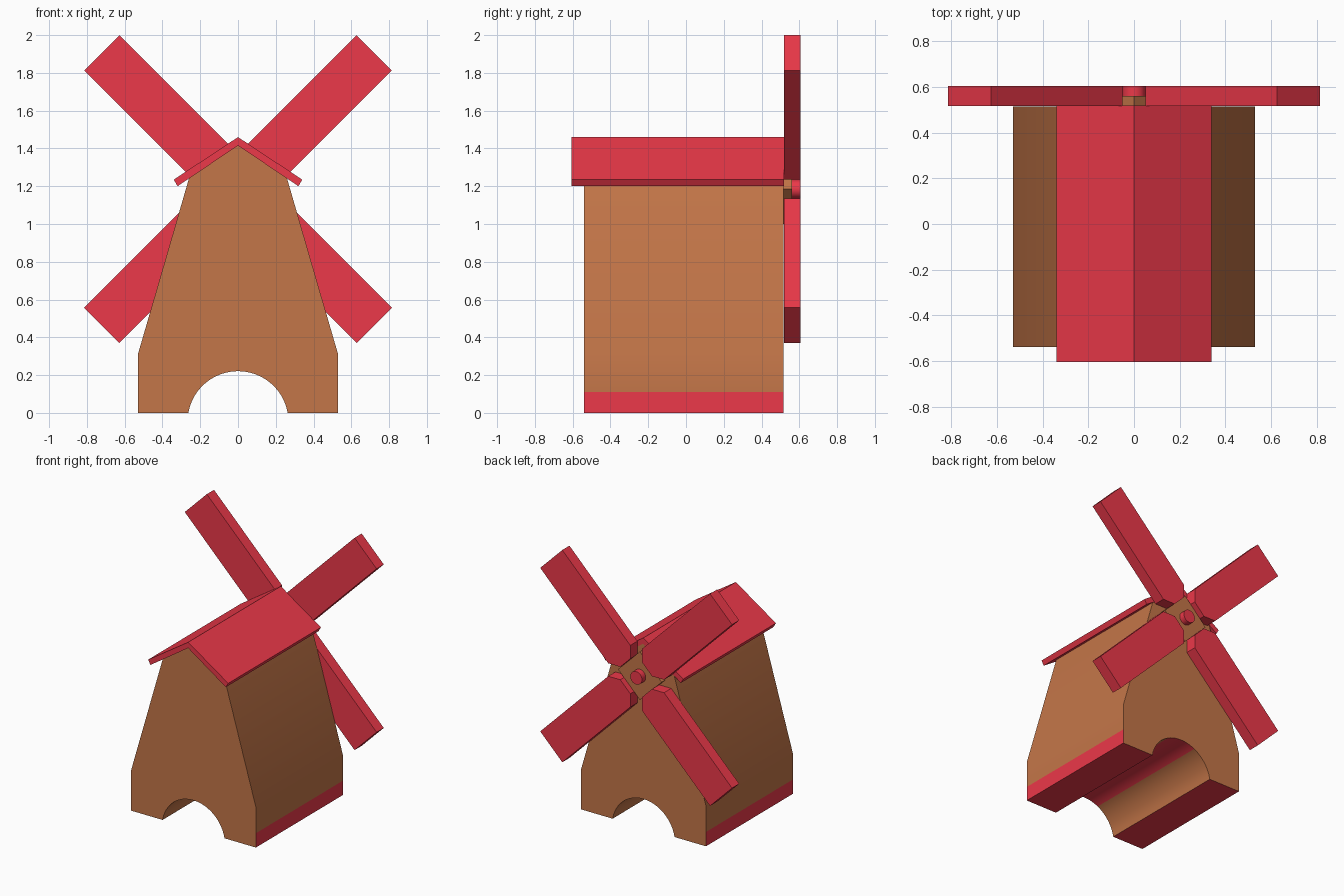
import bpy, bmesh, math

if "Cube" in bpy.data.objects:
    bpy.data.objects.remove(bpy.data.objects["Cube"])


def material(name, rgb):
    m = bpy.data.materials.new(name)
    m.diffuse_color = (*rgb, 1)
    m.use_nodes = True
    m.node_tree.nodes["Principled BSDF"].inputs["Base Color"].default_value = m.diffuse_color
    return m


BROWN = material("brown", (0.55, 0.18, 0.065))
RED = material("red", (0.84, 0.04, 0.067))
HUB_Z = 1.185


def prism(name, profile, y0, y1, mat):
    """Extrude an (x, z) outline along y."""
    bm = bmesh.new()
    face = bm.faces.new([bm.verts.new((x, y0, z)) for x, z in profile])
    out = bmesh.ops.extrude_face_region(bm, geom=[face])
    for v in out["geom"]:
        if isinstance(v, bmesh.types.BMVert):
            v.co.y = y1
    bmesh.ops.recalc_face_normals(bm, faces=bm.faces)
    mesh = bpy.data.meshes.new(name)
    bm.to_mesh(mesh)
    bm.free()
    mesh.materials.append(mat)
    obj = bpy.data.objects.new(name, mesh)
    bpy.context.collection.objects.link(obj)
    return obj


def smooth(obj):
    bpy.ops.object.select_all(action='DESELECT')
    obj.select_set(True)
    bpy.context.view_layer.objects.active = obj
    bpy.ops.object.shade_smooth_by_angle(angle=math.radians(30))


# Tower with an arched tunnel through it
right = [(0.53, 0), (0.53, 0.11), (0.53, 0.31), (0.26, 1.24)]
left = [(-x, z) for x, z in reversed(right)]
radius, drop = 0.267, 0.046
start = math.asin(drop / radius)
steps = 24
arch = []
for i in range(steps + 1):
    a = math.pi - start - (math.pi - 2 * start) * i / steps
    arch.append((radius * math.cos(a), radius * math.sin(a) - drop))
arch[0], arch[-1] = (arch[0][0], 0), (arch[-1][0], 0)
tower = prism("tower", right + [(0, 1.42)] + left + arch, -0.54, 0.515, BROWN)

# Red base band and red underside
tower.data.materials.append(RED)
for f in tower.data.polygons:
    band = abs(f.normal.x) > 0.9 and abs(f.center.x) > 0.5 and f.center.z < 0.1
    if band or f.normal.z < -0.9:
        f.material_index = 1
smooth(tower)

# Roof
prism("roof", [(0, 1.46), (0.34, 1.235), (0.32, 1.2), (0, 1.415),
               (-0.32, 1.2), (-0.34, 1.235)], -0.605, 0.52, RED)


def around_hub(points, angle):
    c, s = math.cos(angle), math.sin(angle)
    return [(u * c - v * s, HUB_Z + u * s + v * c) for u, v in points]


# Four sails with trimmed inner ends
sail = [(0.13, -0.06), (0.203, -0.1325), (1.02, -0.1325),
        (1.02, 0.1325), (0.203, 0.1325), (0.13, 0.06)]
for i in range(4):
    prism(f"sail_{i + 1}", around_hub(sail, math.radians(45 + 90 * i)), 0.518, 0.605, RED)

# Hub plate and axle
h = 0.131
prism("hub_plate", around_hub([(h, h), (-h, h), (-h, -h), (h, -h)], math.pi / 4),
      0.51, 0.56, BROWN)
ring = [(0.05 * math.cos(i * math.tau / 24), 0.05 * math.sin(i * math.tau / 24)) for i in range(24)]
smooth(prism("axle", around_hub(ring, 0), 0.55, 0.605, RED))
